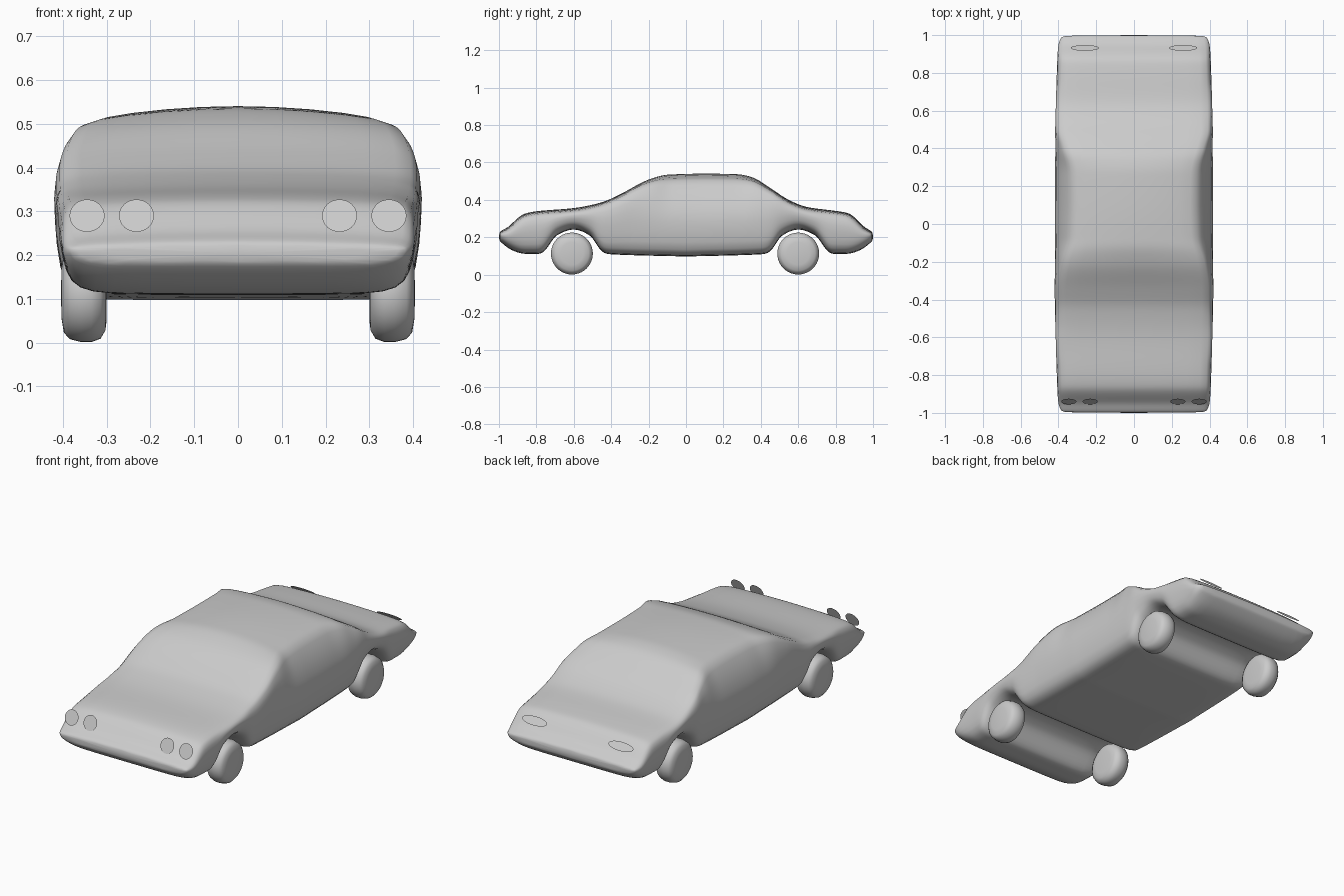
import bpy, bmesh, math
from mathutils import Matrix, Vector

cube = bpy.data.objects.get("Cube")
if cube:
    bpy.data.objects.remove(cube, do_unlink=True)

grey = bpy.data.materials.new("plain grey")
grey.use_nodes = True
grey.diffuse_color = (0.6, 0.6, 0.6, 1)
grey.node_tree.nodes["Principled BSDF"].inputs["Base Color"].default_value = (0.6, 0.6, 0.6, 1)


def make_object(name, bm, smooth=True):
    bmesh.ops.recalc_face_normals(bm, faces=bm.faces) if smooth else None
    mesh = bpy.data.meshes.new(name)
    for face in bm.faces:
        face.smooth = smooth
    bm.to_mesh(mesh)
    bm.free()
    mesh.materials.append(grey)
    obj = bpy.data.objects.new(name, mesh)
    bpy.context.collection.objects.link(obj)
    return obj


def smooth_curve(points):
    """Return a monotone cubic function through the points."""
    slopes = [(q[1] - p[1]) / (q[0] - p[0]) for p, q in zip(points, points[1:])]
    tangents = [slopes[0]]
    for a, b in zip(slopes, slopes[1:]):
        tangents.append(2 * a * b / (a + b) if a * b > 0 else 0)
    tangents.append(slopes[-1])

    def value(x):
        i = 0
        while i < len(points) - 2 and x > points[i + 1][0]:
            i += 1
        (xa, ya), (xb, yb) = points[i], points[i + 1]
        step = xb - xa
        t = min(max((x - xa) / step, 0), 1)
        blend = t * t * (3 - 2 * t)
        return (ya + (yb - ya) * blend + step * t * (1 - t)
                * (tangents[i] * (1 - t) - tangents[i + 1] * t))
    return value


# Body outlines along the length
top = smooth_curve([(-1, .225), (-.985, .238), (-.95, .255), (-.92, .285), (-.87, .325),
                    (-.8, .34), (-.6, .357), (-.45, .388), (-.35, .432), (-.2, .51),
                    (-.1, .537), (.1, .543), (.27, .54), (.35, .525), (.45, .465),
                    (.55, .4), (.65, .362), (.8, .342), (.87, .33), (.92, .29),
                    (.95, .257), (.985, .238), (1, .225)])
bottom = smooth_curve([(0, .097), (.42, .11), (.46, .13), (.5, .2), (.6, .242), (.7, .205),
                       (.75, .13), (.78, .111), (.86, .111), (.93, .13), (.98, .165), (1, .185)])
width = smooth_curve([(0, .427), (.4, .424), (.6, .419), (.8, .413),
                      (.93, .407), (.98, .396), (1, .375)])
inset = smooth_curve([(-1, .02), (-.35, .021), (-.2, .045), (-.08, .082), (.1, .09),
                      (.27, .086), (.4, .05), (.5, .021), (1, .02)])


def half_section(y):
    """Half cross-section from the floor centre to the roof centre."""
    b, t, w, cut = bottom(abs(y)), top(y), width(abs(y)), inset(y)
    h = t - b
    lip = min(.025, h * .2)
    belt = min(.345, b + h * .68)
    drop = min(.3 * cut + .004, h * .2)
    edge = w - cut
    return [(0, b), (w * .6, b), (w - .075, b + lip * .1), (w - .028, b + lip),
            (w - .012, (b + belt) / 2), (w, belt),
            (edge + .006, t - drop - min(.014, h * .1)), (edge - .018, t - drop * .9),
            (edge * .5, t - drop * .25), (0, t)]


# Body: lofted sections closed at both ends
bm = bmesh.new()
count = 78
stations = [-1, -.99] + [-.975 + 1.95 * i / count for i in range(count + 1)] + [.99, 1]
rings = []
for y in stations:
    half = half_section(y)
    loop = half + [(-x, z) for x, z in reversed(half[1:-1])]
    rings.append([bm.verts.new((x, y, z)) for x, z in loop])
for a, b in zip(rings, rings[1:]):
    for i in range(len(a)):
        j = (i + 1) % len(a)
        bm.faces.new((a[i], a[j], b[j], b[i]))
bm.faces.new(rings[0])
bm.faces.new(rings[-1])
body = make_object("body", bm)
body.modifiers.new("smooth", "SUBSURF").levels = 1
body.modifiers["smooth"].render_levels = 1

# Wheels: a rounded profile spun about the axle
tyre = [(.3, 0), (.3, .06), (.303, .085), (.314, .104), (.335, .112), (.358, .112),
        (.385, .105), (.398, .09), (.403, .06), (.405, 0)]
for end, y in (("front", -.61), ("rear", .6)):
    for side, sign in (("left", 1), ("right", -1)):
        bm = bmesh.new()
        verts = [bm.verts.new((sign * x, y, .113 + r)) for x, r in tyre]
        edges = [bm.edges.new(pair) for pair in zip(verts, verts[1:])]
        bmesh.ops.spin(bm, geom=verts + edges, cent=(0, y, .113), axis=(1, 0, 0),
                       angle=2 * math.pi, steps=40)
        bmesh.ops.remove_doubles(bm, verts=bm.verts, dist=.0005)
        make_object(f"{end}_{side}_wheel", bm)


# Lamps: thin tilted discs
def lamp(name, x, y, z, rx, ry, tilt):
    bm = bmesh.new()
    place = (Matrix.Translation(Vector((x, y, z))) @ Matrix.Rotation(math.radians(tilt), 4, "X")
             @ Matrix.Diagonal((rx, ry, 1, 1)))
    bmesh.ops.create_circle(bm, cap_ends=True, segments=32, radius=1, matrix=place)
    make_object(name, bm, smooth=False)


for side, sign in (("left", 1), ("right", -1)):
    lamp(f"outer_headlight_{side}", sign * .345, -.94, .29, .04, .04, 68)
    lamp(f"inner_headlight_{side}", sign * .232, -.94, .29, .04, .04, 68)
    lamp(f"tail_light_{side}", sign * .26, .932, .291, .075, .0235, -50)
